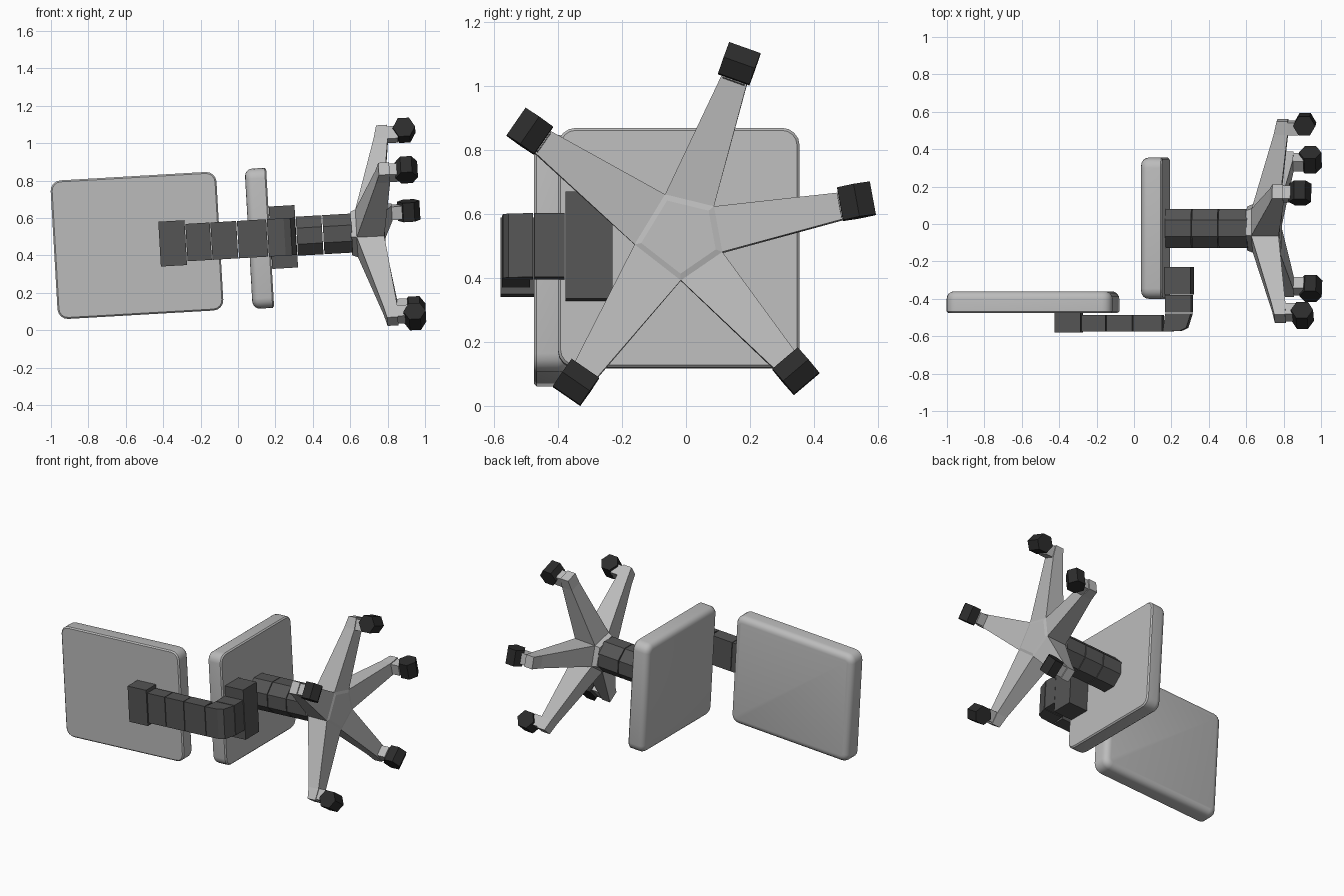
import bpy, bmesh
from math import cos, sin, radians, pi
from mathutils import Matrix, Vector

if "Cube" in bpy.data.objects:
    bpy.data.objects.remove(bpy.data.objects["Cube"])

# Chair lies on its side: its up axis is local -X, tilted slightly about Y
TILT = Matrix.Translation((0, 0, 0.484)) @ Matrix.Rotation(radians(-3.3), 4, 'Y')
CY = -0.023                      # column axis in Y
AXIS = radians(10.4)             # symmetry axis of the base


def material(name, v):
    m = bpy.data.materials.new(name)
    m.diffuse_color = (v, v, v, 1)
    m.use_nodes = True
    m.node_tree.nodes["Principled BSDF"].inputs["Base Color"].default_value = m.diffuse_color
    return m


DARK = material("dark_grey", 0.09)
BLACK = material("black", 0.025)
LIGHT = material("light_grey", 0.5)


def finish(bm, name, mat, smooth=False):
    bmesh.ops.recalc_face_normals(bm, faces=bm.faces)
    bm.transform(TILT)
    me = bpy.data.meshes.new(name)
    bm.to_mesh(me)
    bm.free()
    me.materials.append(mat)
    ob = bpy.data.objects.new(name, me)
    bpy.context.collection.objects.link(ob)
    if smooth:
        bpy.ops.object.select_all(action='DESELECT')
        ob.select_set(True)
        bpy.context.view_layer.objects.active = ob
        bpy.ops.object.shade_smooth_by_angle(angle=radians(35))
    return ob


def add_box(bm, lo, hi):
    lo, hi = Vector(lo), Vector(hi)
    m = Matrix.Translation((lo + hi) / 2) @ Matrix.Diagonal((*(hi - lo), 1))
    return bmesh.ops.create_cube(bm, size=1, matrix=m)


def cushion(name, lo, hi, face_dir):
    """Padded slab: rounded corners, soft rim on the padded side."""
    bm = bmesh.new()
    add_box(bm, lo, hi)
    d = Vector(face_dir)
    edges = [e for e in bm.edges
             if abs((e.verts[0].co - e.verts[1].co).normalized().dot(d)) > 0.9]
    bmesh.ops.bevel(bm, geom=edges, offset=0.055, segments=4, profile=0.5, affect='EDGES')
    for sign, size, seg in ((1, 0.04, 4), (-1, 0.008, 1)):
        bm.normal_update()
        face = max(bm.faces, key=lambda f: f.calc_area() * (f.normal.dot(d) * sign > 0.9))
        bmesh.ops.bevel(bm, geom=list(face.edges), offset=size, segments=seg,
                        profile=0.5, affect='EDGES')
    finish(bm, name, LIGHT, True)


def prism(bm, rings):
    """Loft between equal-length rings of points and cap both ends."""
    vs = [[bm.verts.new(p) for p in r] for r in rings]
    n = len(vs[0])
    for a, b in zip(vs, vs[1:]):
        for i in range(n):
            j = (i + 1) % n
            bm.faces.new((a[i], a[j], b[j], b[i]))
    bm.faces.new(vs[0])
    bm.faces.new(vs[-1])


def polar(x, r, a, t=0.0):
    """Point at height x, radius r, angle a, shifted t sideways."""
    return Vector((x, CY + r * cos(a) - t * sin(a), r * sin(a) + t * cos(a)))


# Cushions
cushion("seat", (0.057, -0.40, -0.375), (0.172, 0.355, 0.375), (-1, 0, 0))
cushion("backrest", (-0.985, -0.475, -0.371), (-0.097, -0.36, 0.371), (0, 1, 0))

# Bracket joining backrest and seat
bm = bmesh.new()
add_box(bm, (-0.42, -0.58, -0.12), (-0.28, -0.475, 0.12))
for x0, x1 in ((-0.276, -0.146), (-0.142, -0.004), (0.0, 0.156)):
    add_box(bm, (x0, -0.575, -0.1), (x1, -0.487, 0.1))
elbow = [(0.16, -0.575), (0.25, -0.572), (0.285, -0.555), (0.31, -0.478), (0.172, -0.478)]
prism(bm, [[(x, y, z) for x, y in elbow] for z in (-0.1, 0.1)])
add_box(bm, (0.172, -0.473, -0.1), (0.31, -0.38, 0.1))
add_box(bm, (0.174, -0.376, -0.167), (0.312, -0.23, 0.167))
finish(bm, "back_bracket", DARK)

# Column of three octagonal sleeves
bm = bmesh.new()
for x0, x1 in ((0.172, 0.310), (0.315, 0.452), (0.457, 0.610)):
    prism(bm, [[polar(x, 0.113, (i + 0.5) * pi / 4) for i in range(8)] for x in (x0, x1)])
finish(bm, "column", DARK)

# Star base: pentagonal hub with five tapered legs
corners = [(-30, 0.145), (30, 0.145), (97.5, 0.138), (180, 0.14), (262.5, 0.138)]
legs = [0, 60, 135, 225, 300]
bm = bmesh.new()


def hub(x, k):
    return [polar(x, r * k, AXIS + radians(a)) for a, r in corners]


prism(bm, [hub(0.605, 0.86), hub(0.635, 0.95), hub(0.782, 1.0), hub(0.787, 0.85)])
finish(bm, "base_hub", LIGHT)

for n, deg in enumerate(legs):
    a = AXIS + radians(deg)
    top, low = hub(0.635, 0.95), hub(0.782, 1.0)
    i, j = n, (n + 1) % 5
    bm = bmesh.new()
    prism(bm, [[top[i], top[j], low[j], low[i]],
               [polar(0.755, 0.515, a, -0.042), polar(0.755, 0.515, a, 0.042),
                polar(0.83, 0.515, a, 0.042), polar(0.83, 0.515, a, -0.042)],
               [polar(0.772, 0.588, a, -0.04), polar(0.772, 0.588, a, 0.04),
                polar(0.83, 0.588, a, 0.04), polar(0.83, 0.588, a, -0.04)]])
    # Stem block above the caster
    prism(bm, [[polar(x, r, a, t) for r, t in
                ((0.51, -0.036), (0.51, 0.036), (0.58, 0.036), (0.58, -0.036))]
               for x in (0.825, 0.885)])
    finish(bm, f"base_leg_{n + 1}", LIGHT)
    # Hexagonal caster wheel, axle across the leg
    bm = bmesh.new()
    prism(bm, [[polar(0.92 + 0.06 * cos(k * pi / 3), 0.565 + 0.06 * sin(k * pi / 3), a, t)
                for k in range(6)] for t in (-0.052, 0.052)])
    finish(bm, f"caster_{n + 1}", BLACK)
